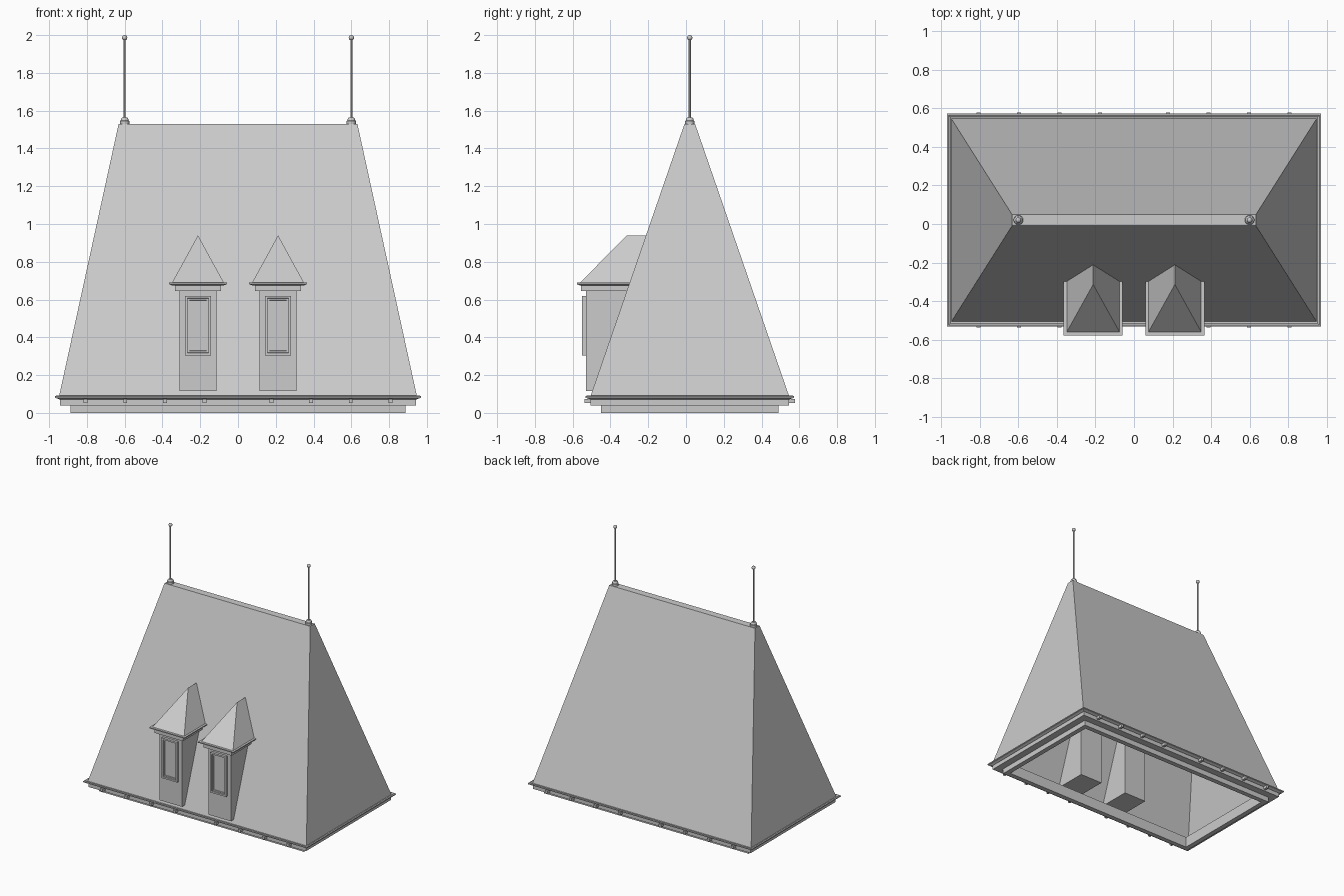
import bpy, bmesh, math

cube = bpy.data.objects.get("Cube")
if cube:
    bpy.data.objects.remove(cube, do_unlink=True)

CY = 0.02                      # depth centre of the main roof
HX, HY = 0.97, 0.553           # half size at the gutter edge

grey = bpy.data.materials.new("plain_grey")
grey.use_nodes = True
grey.diffuse_color = (0.6, 0.6, 0.6, 1)
grey.node_tree.nodes["Principled BSDF"].inputs["Base Color"].default_value = (0.6, 0.6, 0.6, 1)


def add_mesh(name, verts, faces):
    bm = bmesh.new()
    vs = [bm.verts.new(v) for v in verts]
    for f in faces:
        bm.faces.new([vs[i] for i in f])
    return finish(name, bm)


def finish(name, bm):
    bmesh.ops.recalc_face_normals(bm, faces=bm.faces)
    mesh = bpy.data.meshes.new(name)
    bm.to_mesh(mesh)
    bm.free()
    mesh.materials.append(grey)
    obj = bpy.data.objects.new(name, mesh)
    bpy.context.collection.objects.link(obj)
    return obj


def box(name, x0, x1, y0, y1, z0, z1):
    verts = [(x, y, z) for z in (z0, z1) for x, y in ((x0, y0), (x1, y0), (x1, y1), (x0, y1))]
    faces = [(0, 1, 2, 3), (4, 5, 6, 7)] + [(i, (i + 1) % 4, (i + 1) % 4 + 4, i + 4) for i in range(4)]
    return add_mesh(name, verts, faces)


def rect_ring(name, profile):
    """Sweep a closed (offset, z) profile round the eaves with mitred corners."""
    n = len(profile)
    verts = [(sx * (HX + o), CY + sy * (HY + o), z)
             for sx, sy in ((-1, -1), (1, -1), (1, 1), (-1, 1)) for o, z in profile]
    faces = []
    for c in range(4):
        a, b = c * n, (c + 1) % 4 * n
        for i in range(n):
            j = (i + 1) % n
            faces.append((a + i, a + j, b + j, b + i))
    return add_mesh(name, verts, faces)


def lathe(name, x, y, profile, sides=16):
    """Spin an (radius, z) profile about a vertical axis."""
    bm = bmesh.new()
    vs = [bm.verts.new((x + r, y, z)) for r, z in profile]
    edges = [bm.edges.new(p) for p in zip(vs, vs[1:])]
    bmesh.ops.spin(bm, geom=vs + edges, cent=(x, y, 0), axis=(0, 0, 1),
                   angle=math.tau, steps=sides, use_duplicate=False)
    bmesh.ops.remove_doubles(bm, verts=bm.verts, dist=0.0005)
    obj = finish(name, bm)
    bpy.ops.object.select_all(action='DESELECT')
    obj.select_set(True)
    bpy.context.view_layer.objects.active = obj
    bpy.ops.object.shade_smooth_by_angle(angle=math.radians(40))
    return obj


# Main roof: an open-bottomed hipped shell with a narrow flat ridge
roof_verts = [(sx * hx, CY + sy * hy, z)
              for hx, hy, z in ((0.948, 0.527, 0.085), (0.632, 0.028, 1.53))
              for sx, sy in ((-1, -1), (1, -1), (1, 1), (-1, 1))]
add_mesh("main_roof", roof_verts,
         [(4, 5, 6, 7)] + [(i, (i + 1) % 4, (i + 1) % 4 + 4, i + 4) for i in range(4)])

# Stepped eaves
rect_ring("lower_wall_band", [(-0.12, 0), (-0.082, 0), (-0.082, 0.042), (-0.12, 0.042)])
rect_ring("upper_wall_band", [(-0.12, 0.04), (-0.027, 0.04), (-0.027, 0.074), (-0.12, 0.074)])
rect_ring("gutter", [(-0.12, 0.072), (-0.022, 0.072), (-0.012, 0.077), (0, 0.08), (0, 0.088),
                     (-0.008, 0.091), (-0.018, 0.084), (-0.12, 0.084)])

# Gutter brackets along both long sides
for side, name in ((-1, "front_bracket"), (1, "back_bracket")):
    for sx in (-1, 1):
        for i in range(4):
            x = sx * (0.177 + 0.21 * i)
            y = sorted((CY + side * 0.525, CY + side * 0.558))
            box(name, x - 0.01, x + 0.01, y[0], y[1], 0.052, 0.074)


def dormer(side, cx):
    box(side + "_dormer_body", cx - 0.098, cx + 0.098, -0.53, -0.24, 0.115, 0.66)
    box(side + "_dormer_cornice", cx - 0.122, cx + 0.122, -0.555, -0.29, 0.645, 0.676)

    # Flared eave slab
    verts = [(cx + sx * h, y, z) for h, f, z in ((0.135, -0.56, 0.674), (0.153, -0.578, 0.682),
                                                 (0.153, -0.578, 0.69))
             for sx, y in ((-1, f), (1, f), (1, -0.29), (-1, -0.29))]
    sides = [(r + i, r + (i + 1) % 4, r + (i + 1) % 4 + 4, r + i + 4) for r in (0, 4) for i in range(4)]
    add_mesh(side + "_dormer_eave", verts, [(0, 1, 2, 3), (8, 9, 10, 11)] + sides)

    # Hipped cap running back into the main roof
    add_mesh(side + "_dormer_roof",
             [(cx - 0.138, -0.562, 0.688), (cx + 0.138, -0.562, 0.688), (cx + 0.138, -0.295, 0.688),
              (cx - 0.138, -0.295, 0.688), (cx, -0.314, 0.94), (cx, -0.212, 0.94)],
             [(0, 1, 4), (1, 2, 5, 4), (3, 0, 4, 5), (2, 3, 5), (0, 1, 2, 3)])

    # Window: raised frame with a recessed pane
    window = box(side + "_window", cx - 0.068, cx + 0.068, -0.55, -0.525, 0.305, 0.62)
    bm = bmesh.new()
    bm.from_mesh(window.data)
    pane = min(bm.faces, key=lambda f: f.calc_center_median().y)
    for thickness, depth in ((0.018, 0), (0.001, -0.008), (0.014, 0), (0.001, -0.005)):
        bmesh.ops.inset_region(bm, faces=[pane], thickness=thickness, depth=depth)
    bm.to_mesh(window.data)
    bm.free()


dormer("right", -0.212)
dormer("left", 0.212)

# Ridge finials: stepped foot, thin rod and ball
for side, x in (("right", -0.6), ("left", 0.6)):
    lathe(side + "_finial_foot", x, CY,
          [(0, 1.525), (0.025, 1.525), (0.025, 1.545), (0.021, 1.548), (0.02, 1.556),
           (0.014, 1.563), (0, 1.565)])
    lathe(side + "_finial_rod", x, CY, [(0.0055, 1.56), (0.0055, 1.98)], 8)
    ball = [(0.014 * math.sin(math.pi * i / 8), 1.986 - 0.014 * math.cos(math.pi * i / 8)) for i in range(9)]
    lathe(side + "_finial_ball", x, CY, ball)
